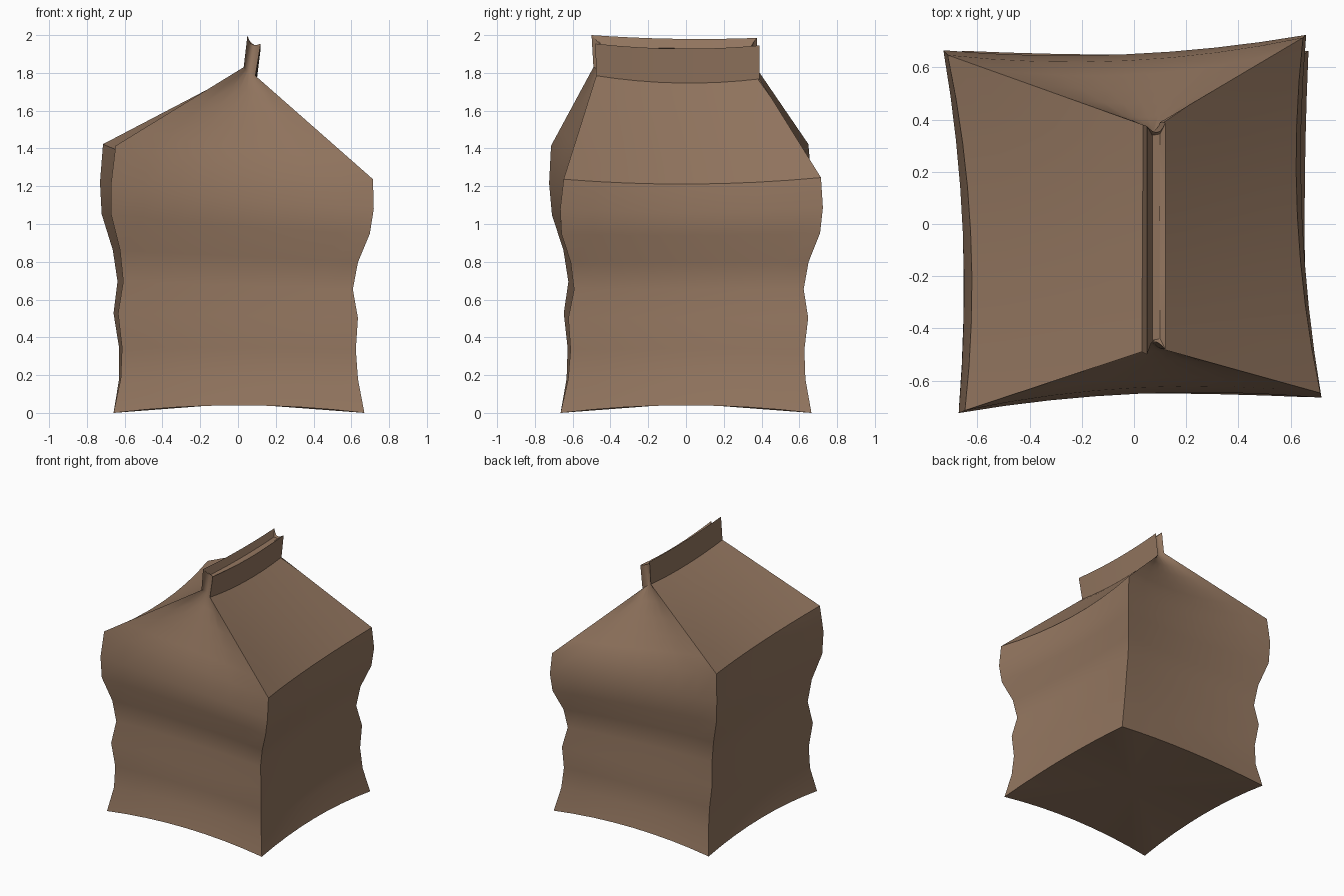
import bpy, bmesh, math
from mathutils import Vector

if "Cube" in bpy.data.objects:
    bpy.data.objects.remove(bpy.data.objects["Cube"])

N = 8  # segments per side


def ring(corners, inset, sag):
    """Four-sided loop FL, FR, BR, BL whose sides bow inward and sag in the middle."""
    pts = []
    for s in range(4):
        a, b = Vector(corners[s]), Vector(corners[(s + 1) % 4])
        d = b - a
        inward = Vector((-d.y, d.x, 0)).normalized()
        for i in range(N):
            t = i / N
            w = 4 * t * (1 - t)
            pts.append(a.lerp(b, t) + inward * inset[s] * w - Vector((0, 0, sag[s] * w)))
    return pts


def body_corners(z, half, shift):
    """Square that twists and tilts more with height."""
    k = z / 1.33
    ang = math.radians(2.8) * k
    out = []
    for sx, sy in ((-1, -1), (1, -1), (1, 1), (-1, 1)):
        x = half * (sx * math.cos(ang) - sy * math.sin(ang))
        y = half * (sx * math.sin(ang) + sy * math.cos(ang))
        out.append((x + shift, y, z - 0.13 * x * k * k))
    return out


# Crumpled body: height, half width, sideways shift, side inset, sag
rings = []
for z, half, shift, inset, sag in (
        (0, .664, .005, .015, -.04), (.18, .628, .003, .015, -.02),
        (.34, .619, -.003, .02, -.005), (.515, .635, -.012, .025, 0),
        (.675, .608, -.015, .025, 0), (.83, .630, -.014, .03, 0),
        (1.0, .685, -.012, .04, .01), (1.15, .696, -.006, .045, .02),
        (1.33, .682, 0, .055, .03)):
    rings.append(ring(body_corners(z, half, shift), [inset] * 4, [sag] * 4))

# Gable roof blends from the eaves to the base of the top fin
base = ring([(.03, -.49, 1.83), (.092, -.475, 1.785), (.10, .39, 1.768), (.035, .38, 1.815)],
            [.03, 0, .03, 0], [0, .03, 0, .02])
eave = rings[-1]
for k in range(1, 5):
    rings.append([p.lerp(q, k / 5) for p, q in zip(eave, base)])
rings.append(base)

# Fin walls, then the sunken channel along its top
rings.append(ring([(.05, -.5, 2.0), (.12, -.48, 1.955), (.12, .388, 1.945), (.05, .375, 1.985)],
                  [.04, 0, .03, 0], [.025, .022, .02, .012]))
rings.append(ring([(.07, -.445, 1.94), (.10, -.44, 1.935), (.10, .345, 1.93), (.07, .34, 1.935)],
                  [0] * 4, [0, .01, 0, .01]))

bm = bmesh.new()
loops = [[bm.verts.new(p) for p in r] for r in rings]
M = 4 * N
for lo, hi in zip(loops, loops[1:]):
    for i in range(M):
        j = (i + 1) % M
        bm.faces.new((lo[i], lo[j], hi[j], hi[i]))
bm.faces.new(loops[-1])

# Slightly domed base
centre = bm.verts.new((0, 0, .05))
for i in range(M):
    bm.faces.new((loops[0][(i + 1) % M], loops[0][i], centre))
bmesh.ops.recalc_face_normals(bm, faces=bm.faces)

mesh = bpy.data.meshes.new("crumpled_carton")
bm.to_mesh(mesh)
bm.free()
obj = bpy.data.objects.new("crumpled_carton", mesh)
bpy.context.collection.objects.link(obj)

mat = bpy.data.materials.new("brown_card")
mat.diffuse_color = (.29, .18, .115, 1)
mat.use_nodes = True
mat.node_tree.nodes["Principled BSDF"].inputs["Base Color"].default_value = mat.diffuse_color
mesh.materials.append(mat)

bpy.context.view_layer.objects.active = obj
obj.select_set(True)
bpy.ops.object.shade_smooth_by_angle(angle=math.radians(30))
